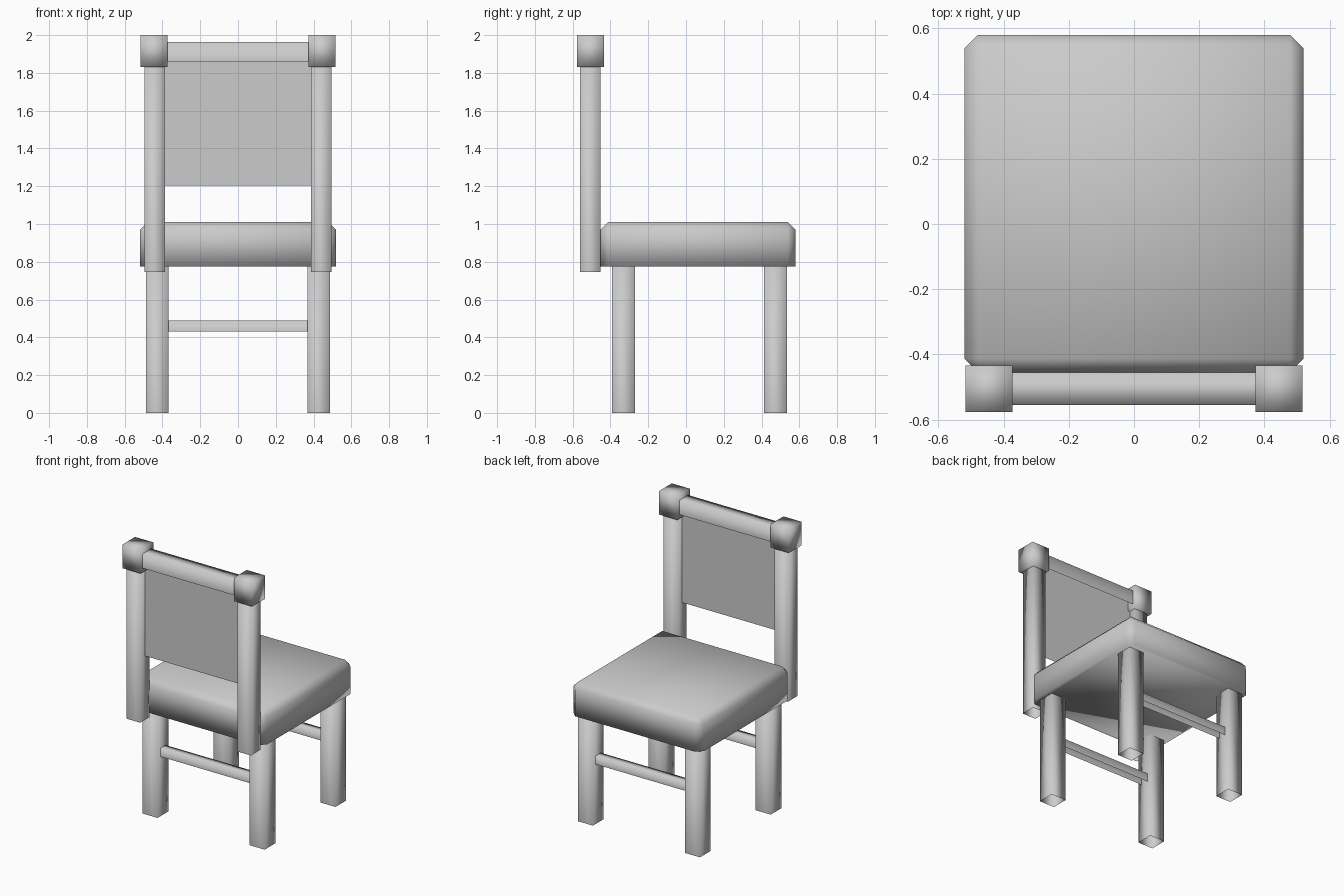
import bpy, bmesh

if "Cube" in bpy.data.objects:
    bpy.data.objects.remove(bpy.data.objects["Cube"])


def box(name, lo, hi, drop=(), bevel=0.0):
    """Smooth box from corner lo to corner hi; drop lists (axis, sign) faces to leave open."""
    bm = bmesh.new()
    bmesh.ops.create_cube(bm, size=1)
    bm.normal_update()
    gone = [f for f in bm.faces for a, s in drop if f.normal[a] * s > 0.9]
    bmesh.ops.delete(bm, geom=gone, context='FACES_ONLY')
    for v in bm.verts:
        for i in range(3):
            v.co[i] = lo[i] if v.co[i] < 0 else hi[i]
    if bevel:
        # bevel everything except the bottom rim
        edges = [e for e in bm.edges if max(v.co.z for v in e.verts) > hi[2] - 1e-4]
        bmesh.ops.bevel(bm, geom=edges, offset=bevel, segments=1,
                        profile=0.5, affect='EDGES')
    for f in bm.faces:
        f.smooth = True
    mesh = bpy.data.meshes.new(name)
    bm.to_mesh(mesh)
    bm.free()
    obj = bpy.data.objects.new(name, mesh)
    bpy.context.collection.objects.link(obj)
    return obj


def mirrored(name, lo, hi, drop=()):
    """A left and right copy of a box given on the +x side."""
    box(name + "_right", lo, hi, drop)
    box(name + "_left", (-hi[0], lo[1], lo[2]), (-lo[0], hi[1], hi[2]), drop)


TUBE = [(2, -1)]                       # open underside
RAIL = [(2, -1), (0, 1), (0, -1)]      # open underside and ends

# cushioned seat
box("seat", (-0.52, -0.455, 0.775), (0.52, 0.58, 1.01), bevel=0.042)

# legs and the stretcher between each pair
for place, y in (("front", -0.33), ("back", 0.475)):
    mirrored(place + "_leg", (0.367, y - 0.061, 0), (0.487, y + 0.061, 0.78), TUBE)
    box(place + "_stretcher", (-0.37, y - 0.03, 0.43), (0.37, y + 0.03, 0.49), RAIL)

# backrest posts with their caps
mirrored("backrest_post", (0.387, -0.56, 0.745), (0.495, -0.453, 1.83), TUBE)
mirrored("post_cap", (0.372, -0.577, 1.83), (0.517, -0.433, 2.0))

# top rail
box("top_rail", (-0.375, -0.555, 1.86), (0.375, -0.455, 1.963), RAIL)

# thin backrest panel
mesh = bpy.data.meshes.new("backrest_panel")
mesh.from_pydata([(-0.39, -0.505, 1.205), (0.39, -0.505, 1.205),
                  (0.39, -0.505, 1.9), (-0.39, -0.505, 1.9)], [], [(0, 1, 2, 3)])
bpy.context.collection.objects.link(bpy.data.objects.new("backrest_panel", mesh))
